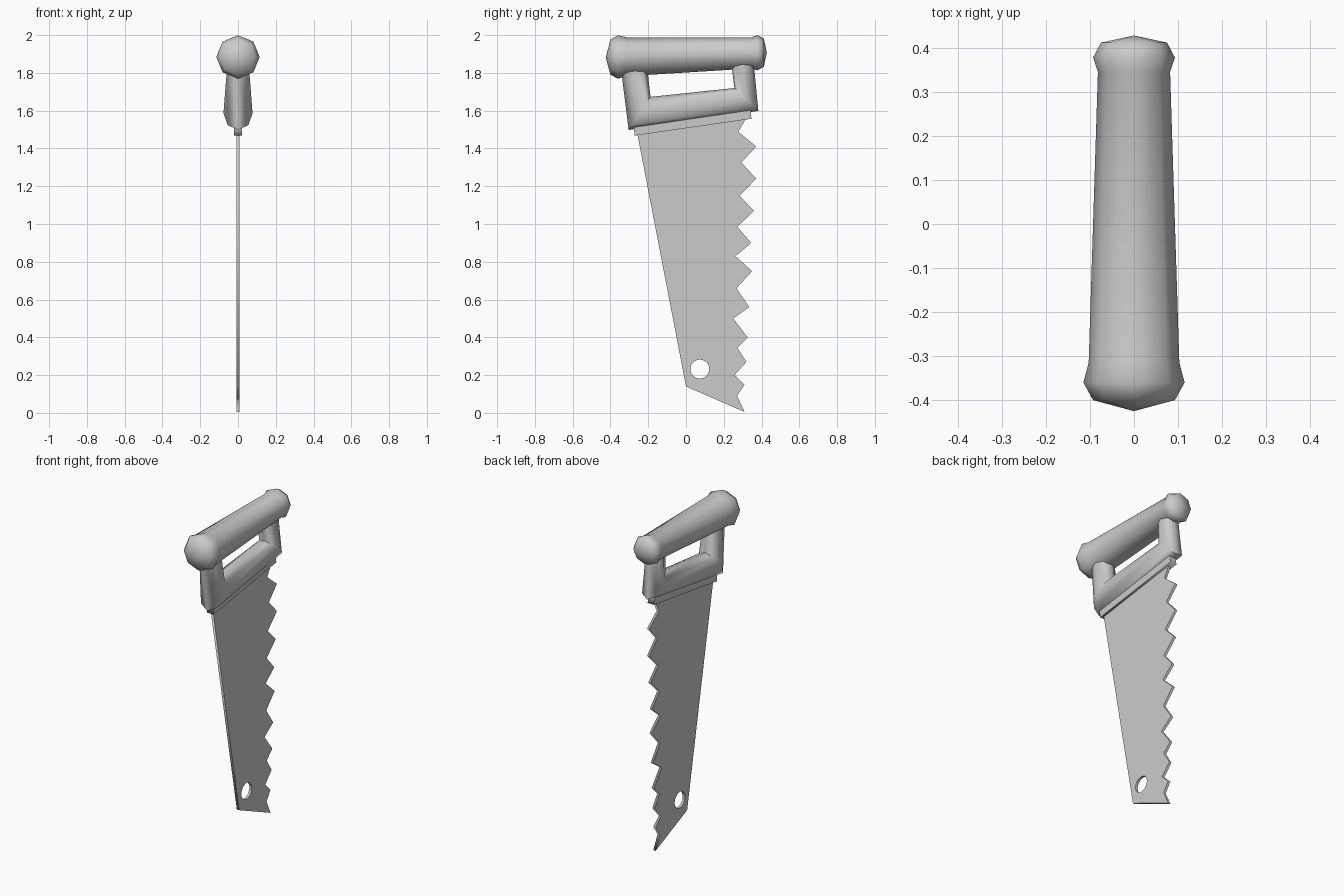
import bpy
import bmesh
from math import sin, cos, pi, radians
from mathutils import Vector, Matrix

if "Cube" in bpy.data.objects:
    bpy.data.objects.remove(bpy.data.objects["Cube"], do_unlink=True)

GREY = (0.6, 0.6, 0.6, 1)
grey = bpy.data.materials.new("plain grey")
grey.use_nodes = True
grey.diffuse_color = GREY
grey.node_tree.nodes["Principled BSDF"].inputs["Base Color"].default_value = GREY


def add_object(name, mesh, smooth=False):
    mesh.materials.clear()
    mesh.materials.append(grey)
    obj = bpy.data.objects.new(name, mesh)
    bpy.context.collection.objects.link(obj)
    if smooth:
        bpy.ops.object.select_all(action="DESELECT")
        obj.select_set(True)
        bpy.context.view_layer.objects.active = obj
        bpy.ops.object.shade_smooth_by_angle(angle=radians(60))
    return obj


def loft(name, rings, tips=None):
    """Skin eight-sided rings given as (outer yz, inner yz, half width);
    tips are the optional yz points that close the two ends."""
    bm = bmesh.new()
    loops = []
    for outer, inner, half in rings:
        a, b = Vector((0, *outer)), Vector((0, *inner))
        mid, arm = (a + b) / 2, (a - b) / 2
        loops.append([bm.verts.new(mid + arm * cos(i * pi / 4)
                                   + Vector((half * sin(i * pi / 4), 0, 0)))
                      for i in range(8)])
    for low, high in zip(loops, loops[1:]):
        for i in range(8):
            j = (i + 1) % 8
            bm.faces.new((low[i], low[j], high[j], high[i]))
    for k, loop in enumerate((loops[0], loops[-1])):
        if tips:
            tip = bm.verts.new((0, *tips[k]))
            for i in range(8):
                bm.faces.new((loop[i], loop[(i + 1) % 8], tip))
        else:
            bm.faces.new(loop)
    bmesh.ops.recalc_face_normals(bm, faces=bm.faces)
    mesh = bpy.data.meshes.new(name)
    bm.to_mesh(mesh)
    bm.free()
    return add_object(name, mesh, smooth=True)


def plate(name, outlines, half):
    """Fill closed yz outlines (inner ones become holes), thickened along x."""
    curve = bpy.data.curves.new(name, "CURVE")
    curve.dimensions = "2D"
    curve.fill_mode = "BOTH"
    curve.extrude = half
    for points in outlines:
        spline = curve.splines.new("POLY")
        spline.points.add(len(points) - 1)
        for p, (y, z) in zip(spline.points, points):
            p.co = (y, z, 0, 1)
        spline.use_cyclic_u = True
    helper = bpy.data.objects.new(name + " helper", curve)
    bpy.context.collection.objects.link(helper)
    bpy.context.view_layer.update()
    graph = bpy.context.evaluated_depsgraph_get()
    mesh = bpy.data.meshes.new_from_object(helper.evaluated_get(graph))
    bpy.data.objects.remove(helper, do_unlink=True)
    mesh.transform(Matrix(((0, 0, 1, 0), (1, 0, 0, 0), (0, 1, 0, 0), (0, 0, 0, 1))))
    bm = bmesh.new()
    bm.from_mesh(mesh)
    bmesh.ops.remove_doubles(bm, verts=bm.verts, dist=0.0001)
    bmesh.ops.recalc_face_normals(bm, faces=bm.faces)
    bm.to_mesh(mesh)
    bm.free()
    mesh.name = name
    return add_object(name, mesh)


# Grip: tapered bar with a knob at each end, along a slightly rising axis
def axis(y):
    return 1.895 + 0.03 * y


grip = [(-0.40, 0.093), (-0.36, 0.115), (-0.315, 0.103),
        (0.345, 0.082), (0.378, 0.093), (0.412, 0.075)]
loft("grip", [((y, axis(y) + r), (y, axis(y) - r), r) for y, r in grip],
     [(y, axis(y)) for y in (-0.425, 0.428)])

# Guard: front post, lower bar and back post in one mitred sweep
loft("guard", [((-0.35, 1.87), (-0.21, 1.87), 0.055),
               ((-0.304, 1.498), (-0.188, 1.673), 0.077),
               ((0.383, 1.599), (0.256, 1.72), 0.068),
               ((0.355, 1.89), (0.235, 1.89), 0.055)])

# Blade holder: thin strip under the guard
plate("blade_holder", [[(-0.28, 1.54), (-0.272, 1.468),
                        (0.346, 1.557), (0.341, 1.63)]], 0.022)

# Blade: tapered sheet with a toothed back edge and a hanging hole
teeth = [(0.31, 0.005), (0.27, 0.09), (0.31, 0.15), (0.257, 0.20),
         (0.32, 0.27), (0.272, 0.345), (0.327, 0.40), (0.25, 0.50),
         (0.335, 0.56), (0.267, 0.66), (0.35, 0.75), (0.262, 0.83),
         (0.345, 0.90), (0.272, 0.985), (0.36, 1.07), (0.283, 1.15),
         (0.372, 1.24), (0.293, 1.325), (0.372, 1.41), (0.277, 1.488),
         (0.33, 1.58)]
hole = [(0.073 + 0.05 * cos(i * pi / 16), 0.232 + 0.05 * sin(i * pi / 16))
        for i in range(32)]
plate("blade", [[(-0.262, 1.5), (0, 0.14)] + teeth, hole], 0.008)
